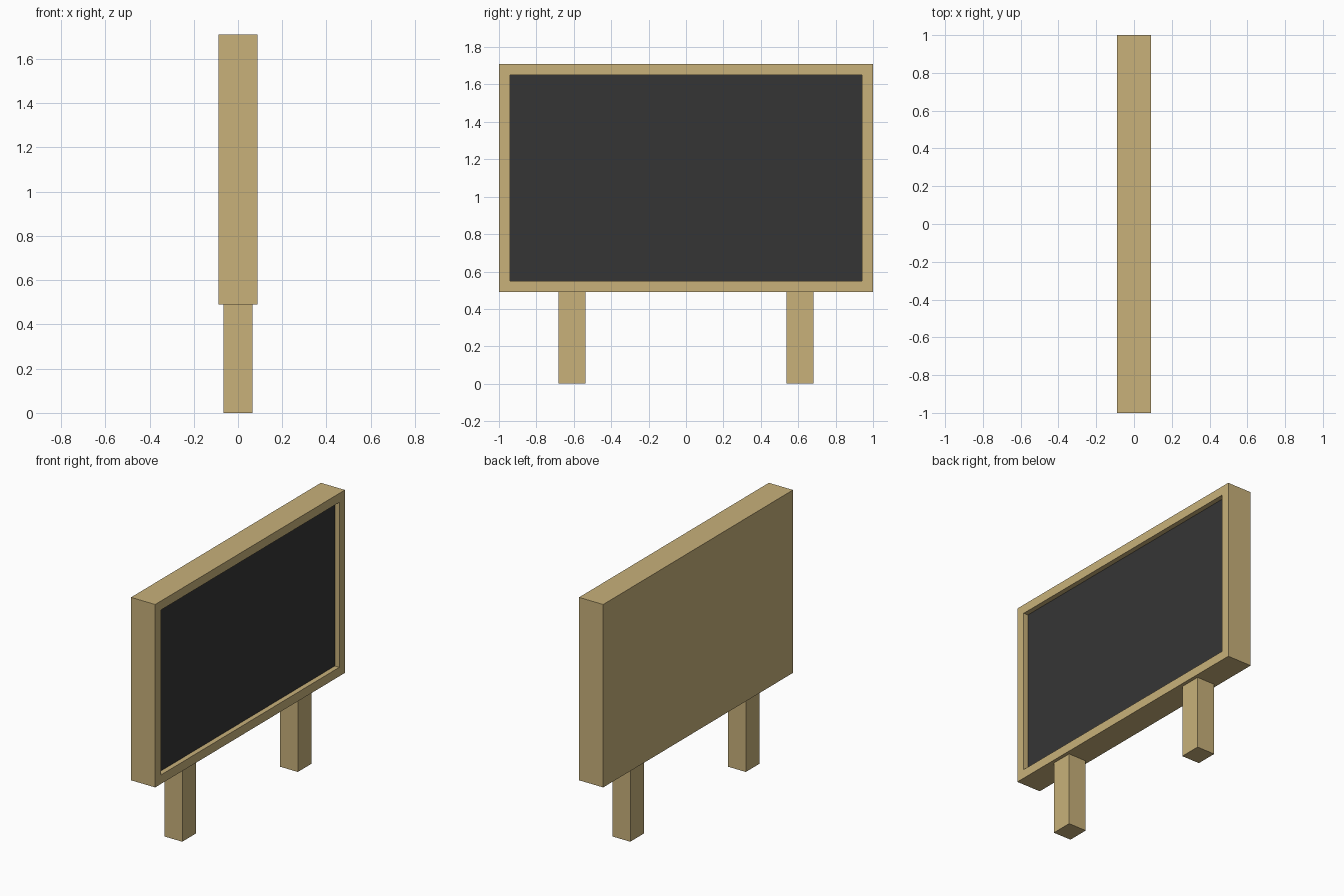
import bpy
import bmesh
from mathutils import Vector

if "Cube" in bpy.data.objects:
    bpy.data.objects.remove(bpy.data.objects["Cube"])


def material(name, rgb):
    mat = bpy.data.materials.new(name)
    mat.diffuse_color = (*rgb, 1.0)
    mat.use_nodes = True
    mat.node_tree.nodes["Principled BSDF"].inputs["Base Color"].default_value = mat.diffuse_color
    return mat


wood = material("tan_wood", (0.578, 0.440, 0.195))
slate = material("dark_slate", (0.036, 0.036, 0.036))


def box_bmesh(low, high):
    """Box between two opposite corners."""
    low, high = Vector(low), Vector(high)
    bm = bmesh.new()
    bmesh.ops.create_cube(bm, size=1.0)
    bmesh.ops.scale(bm, vec=high - low, verts=bm.verts)
    bmesh.ops.translate(bm, vec=(low + high) / 2, verts=bm.verts)
    return bm


def finish(name, bm, mats):
    bmesh.ops.recalc_face_normals(bm, faces=bm.faces)
    mesh = bpy.data.meshes.new(name)
    bm.to_mesh(mesh)
    bm.free()
    for mat in mats:
        mesh.materials.append(mat)
    obj = bpy.data.objects.new(name, mesh)
    bpy.context.collection.objects.link(obj)
    return obj


# Framed board: wooden slab with a sunken slate panel on the +x side
bm = box_bmesh((-0.089, -1.0, 0.49), (0.089, 1.0, 1.71))
bm.normal_update()
panel = max(bm.faces, key=lambda f: f.normal.x)
bmesh.ops.inset_region(bm, faces=[panel], thickness=0.06, use_even_offset=True)
rim = bmesh.ops.extrude_discrete_faces(bm, faces=[panel])
panel = rim["faces"][0]
bmesh.ops.translate(bm, vec=(-0.033, 0, 0), verts=panel.verts)
panel.material_index = 1
finish("framed_board", bm, [wood, slate])

# Two legs under the frame
for side, name in ((-1, "front_leg"), (1, "back_leg")):
    y = 0.609 * side
    bm = box_bmesh((-0.066, y - 0.0725, 0.0), (0.066, y + 0.0725, 0.49))
    finish(name, bm, [wood])
